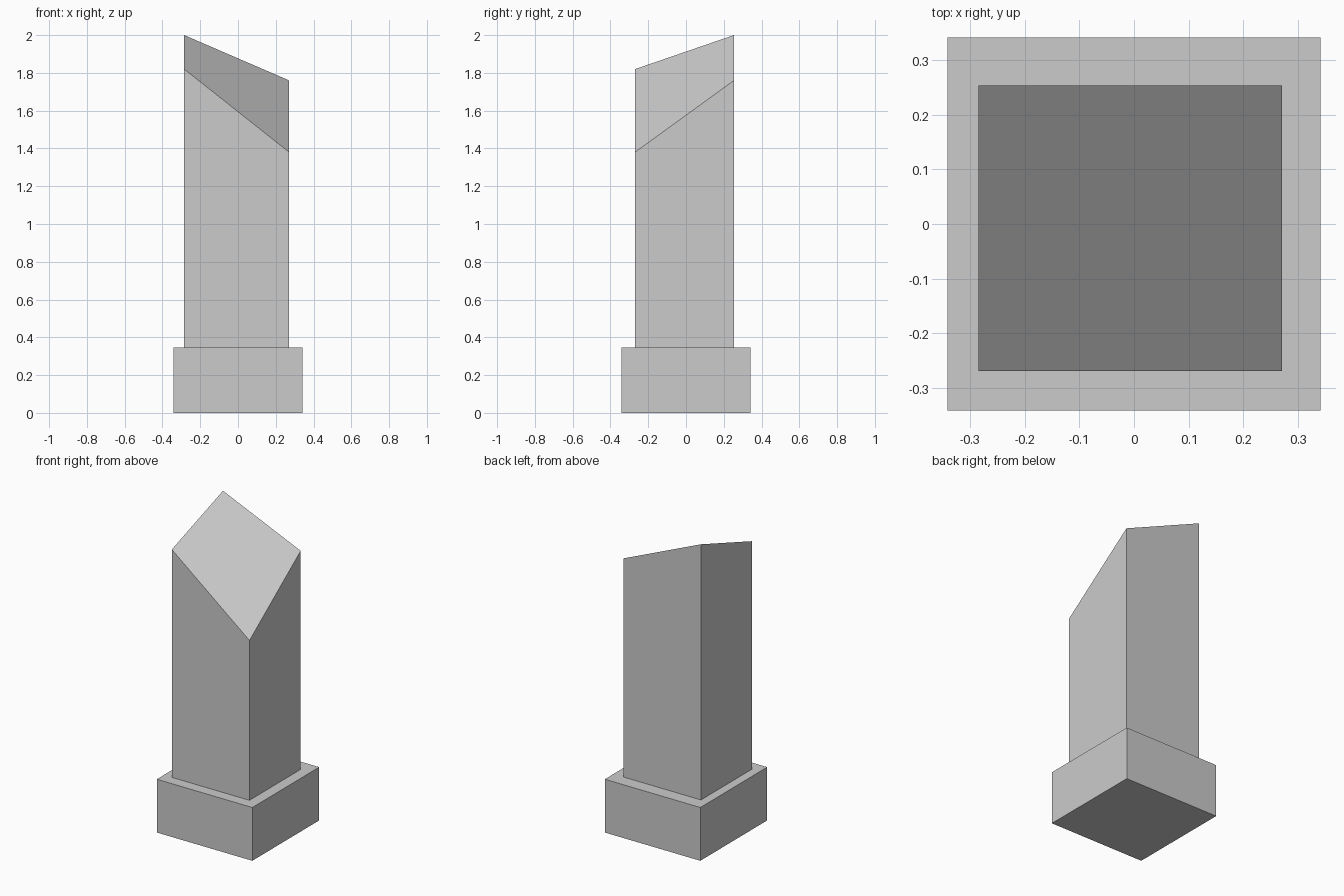
import bpy

if "Cube" in bpy.data.objects:
    bpy.data.objects.remove(bpy.data.objects["Cube"])


def box(name, x0, x1, y0, y1, z0, z1):
    cx, cy, cz = (x0 + x1) / 2, (y0 + y1) / 2, (z0 + z1) / 2
    bpy.ops.mesh.primitive_cube_add(size=1)
    obj = bpy.context.object
    obj.name = name
    for v in obj.data.vertices:
        v.co.x = cx + v.co.x * (x1 - x0)
        v.co.y = cy + v.co.y * (y1 - y0)
        v.co.z = cz + v.co.z * (z1 - z0)
    return obj


# Square base block
box("base", -0.342, 0.342, -0.342, 0.342, 0, 0.345)

# Slightly off-centre shaft
shaft = box("post", -0.285, 0.271, -0.27, 0.254, 0.345, 2.0)

# Slanted top: one height per corner, keyed by (right side, back side)
heights = {(False, False): 1.82, (True, False): 1.38,
           (False, True): 2.0, (True, True): 1.76}
for v in shaft.data.vertices:
    if v.co.z > 1:
        v.co.z = heights[(v.co.x > 0, v.co.y > 0)]
shaft.data.update()
